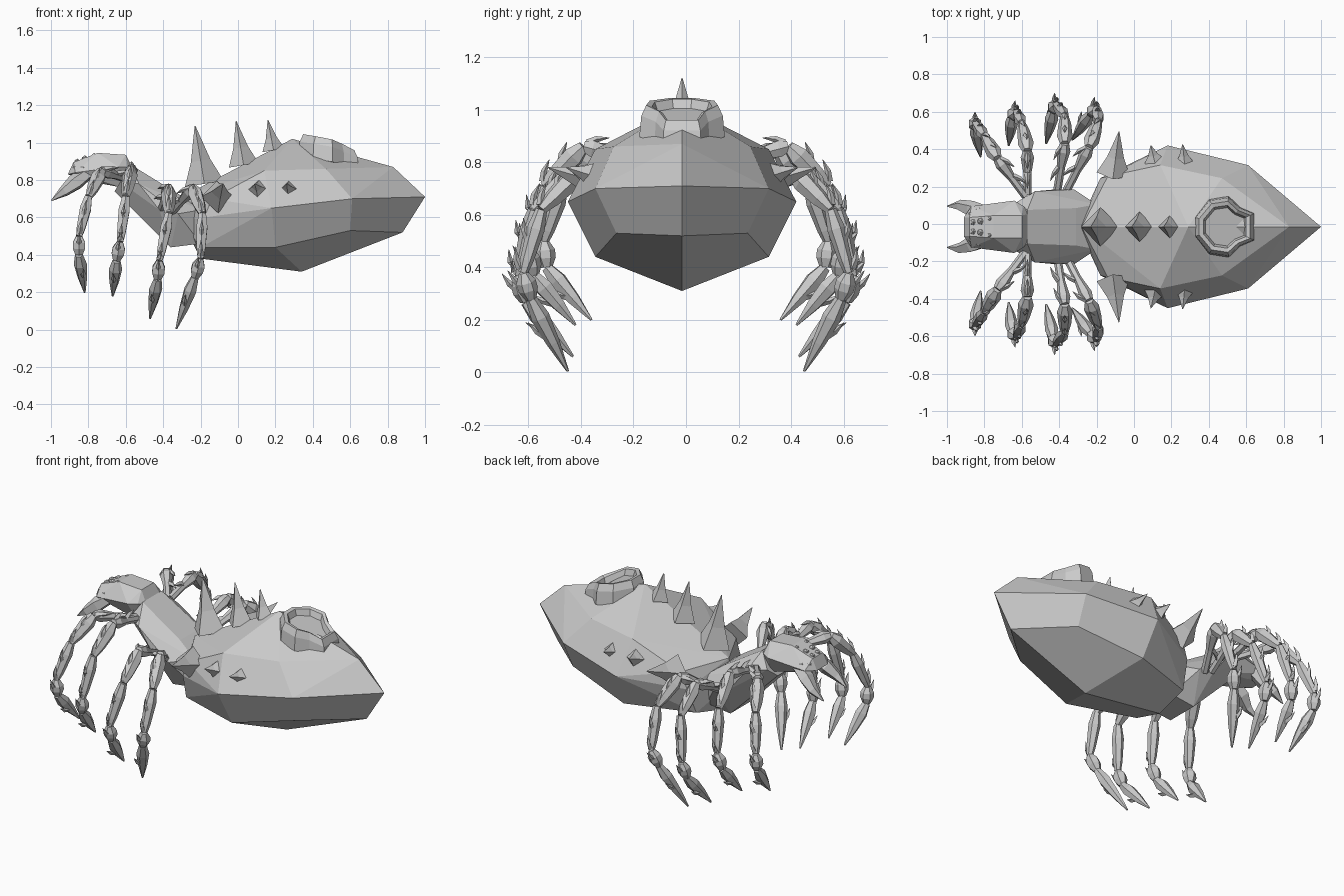
import bpy, bmesh, math
from mathutils import Vector

if "Cube" in bpy.data.objects:
    bpy.data.objects.remove(bpy.data.objects["Cube"])

CY = -0.015  # body mirror plane


def finish(bm, name):
    bmesh.ops.recalc_face_normals(bm, faces=bm.faces[:])
    me = bpy.data.meshes.new(name)
    bm.to_mesh(me)
    bm.free()
    ob = bpy.data.objects.new(name, me)
    bpy.context.collection.objects.link(ob)
    return ob


def hull(name, pts):
    """Faceted convex body from half the points, mirrored in y."""
    bm = bmesh.new()
    for x, y, z in pts:
        for s in ((1, -1) if y else (1,)):
            bm.verts.new((x, CY + s * y, z))
    r = bmesh.ops.convex_hull(bm, input=bm.verts[:])
    junk = [g for g in set(r["geom_interior"] + r["geom_unused"]) if isinstance(g, bmesh.types.BMVert)]
    bmesh.ops.delete(bm, geom=junk, context='VERTS')
    bmesh.ops.dissolve_limit(bm, angle_limit=math.radians(4), verts=bm.verts[:], edges=bm.edges[:])
    return finish(bm, name)


def tube(bm, pts, radii, sides=6):
    """Faceted tapered tube through points."""
    pts = [Vector(p) for p in pts]
    rings = []
    for i, p in enumerate(pts):
        d = (pts[min(i + 1, len(pts) - 1)] - pts[max(i - 1, 0)]).normalized()
        ref = Vector((0, 0, 1)) if abs(d.z) < 0.9 else Vector((1, 0, 0))
        u = d.cross(ref).normalized()
        v = d.cross(u)
        rings.append([bm.verts.new(p + radii[i] * (u * math.cos(2 * math.pi * k / sides)
                      + v * math.sin(2 * math.pi * k / sides))) for k in range(sides)])
    for a, b in zip(rings, rings[1:]):
        for k in range(sides):
            n = (k + 1) % sides
            bm.faces.new((a[k], a[n], b[n], b[k]))
    bm.faces.new(rings[0])
    bm.faces.new(rings[-1])


def spike(name, base, tip, r):
    bm = bmesh.new()
    b, t = Vector(base), Vector(tip)
    tube(bm, [b, b.lerp(t, 0.4), t], [r, r * 0.5, 0.002], 4)
    return finish(bm, name)


# Abdomen, thorax and head
hull("abdomen", [
    (-0.28, 0, 0.72), (0.29, 0, 1.02), (0.83, 0, 0.87), (1.0, 0, 0.71), (0.88, 0, 0.52),
    (0.34, 0, 0.31), (-0.2, 0, 0.38), (-0.3, 0, 0.58),
    (0.14, 0.33, 0.85), (0.47, 0.26, 0.86), (0.18, 0.435, 0.65), (0.61, 0.33, 0.70),
    (0.2, 0.33, 0.44), (0.6, 0.25, 0.53), (-0.18, 0.26, 0.60), (-0.14, 0.27, 0.70),
    (-0.2, 0.2, 0.44)])
hull("thorax", [
    (-0.57, 0.09, 0.88), (-0.63, 0.13, 0.79), (-0.53, 0.19, 0.78), (-0.66, 0.07, 0.74),
    (-0.31, 0.1, 0.72), (-0.32, 0.2, 0.62), (-0.42, 0.2, 0.64), (-0.36, 0.1, 0.44),
    (-0.2, 0.1, 0.46), (-0.2, 0.12, 0.64)])
hull("head", [
    (-0.88, 0.05, 0.895), (-0.75, 0.06, 0.945), (-0.6, 0.06, 0.935), (-0.56, 0.07, 0.86),
    (-0.91, 0.05, 0.83), (-0.87, 0.11, 0.84), (-0.64, 0.14, 0.87), (-0.59, 0.11, 0.87),
    (-0.78, 0.06, 0.79), (-0.62, 0.08, 0.76)])

# Eye cluster, dropped onto the head facets
head = bpy.data.objects["head"].data
eyes = bmesh.new()
for x, y, r in [(-0.86, 0.025, .018), (-0.87, 0.065, .018), (-0.82, 0.03, .02),
                (-0.83, 0.085, .02), (-0.77, 0.095, .015), (-0.77, 0.045, .015)]:
    zs = [p.center.z - (p.normal.x * (x - p.center.x) + p.normal.y * (y - p.center.y)) / p.normal.z
          for p in head.polygons if p.normal.z > 0.05]
    for s in (1, -1):
        new = bmesh.ops.create_icosphere(eyes, subdivisions=1, radius=r)
        bmesh.ops.translate(eyes, verts=new["verts"], vec=(x, CY + s * y, min(zs) - 0.006))
finish(eyes, "eyes")

# Fangs
for s, side in ((1, "left"), (-1, "right")):
    bm = bmesh.new()
    tube(bm, [(-0.80, CY + s * 0.08, 0.84), (-0.87, CY + s * 0.095, 0.79),
              (-0.93, CY + s * 0.115, 0.74), (-0.998, CY + s * 0.11, 0.69)],
         [0.035, 0.045, 0.03, 0.003], 5)
    finish(bm, side + "_fang")

# Back spikes along the ridge and on both flanks
for i, (bx, bz, tx, tz, r) in enumerate([(-0.18, 0.78, -0.23, 1.09, 0.105),
                                         (0.03, 0.88, -0.01, 1.115, 0.08),
                                         (0.19, 0.96, 0.16, 1.12, 0.06)]):
    spike(f"ridge_spike_{i}", (bx, CY, bz), (tx, CY, tz), r)
for s in (1, -1):
    for i, (b, t, r) in enumerate([((-0.11, 0.28, 0.71), (-0.08, 0.51, 0.78), 0.09),
                                   ((0.11, 0.35, 0.75), (0.09, 0.435, 0.78), 0.055),
                                   ((0.27, 0.34, 0.75), (0.26, 0.44, 0.78), 0.05)]):
        spike(f"flank_spike_{i}", (b[0], CY + s * b[1], b[2]), (t[0], CY + s * t[1], t[2]), r)

# Irregular crater on top of the abdomen: outer wall, sloping rim, shallow hollow
bm = bmesh.new()
half = [(-0.155, 0.05), (-0.08, 0.14), (0.02, 0.155), (0.08, 0.10), (0.155, 0.07)]
outline = half + [(x, -y) for x, y in reversed(half)]
rings = []
for scale, drop in [(1.05, 0.12), (1.0, 0.04), (0.88, 0.0), (0.74, 0.005), (0.66, 0.04)]:
    ring = []
    for x, y in outline:
        rim = min(1.045, 1.045 - 0.5 * (x + 0.01)) - 0.12 * max(0, abs(y) - 0.05)
        ring.append(bm.verts.new((0.485 + x * scale, CY + y * scale, rim - drop)))
    rings.append(ring)
for a, b in zip(rings, rings[1:]):
    for k in range(len(a)):
        n = (k + 1) % len(a)
        bm.faces.new((a[k], a[n], b[n], b[k]))
bm.faces.new(rings[-1])
bm.faces.new(rings[0])
finish(bm, "abdomen_crater")

# Legs: hip, knee, shin, ankle top, ankle bottom, claw tip
LEGS = [
    [(-.58, .15, .80), (-.73, .35, .85), (-.80, .47, .71), (-.85, .54, .50), (-.85, .53, .40), (-.82, .36, .20)],
    [(-.57, .16, .80), (-.57, .39, .86), (-.60, .54, .71), (-.63, .60, .47), (-.65, .58, .37), (-.67, .42, .18)],
    [(-.41, .18, .64), (-.37, .43, .76), (-.37, .58, .62), (-.42, .64, .37), (-.43, .61, .27), (-.47, .43, .06)],
    [(-.36, .18, .62), (-.24, .41, .76), (-.19, .55, .62), (-.20, .62, .38), (-.23, .59, .28), (-.33, .45, .005)],
]
SHAPES = [((0, .5, .85, 1), (.022, .022, .036, .024)),
          ((0, .25, .7, 1), (.024, .042, .034, .02)),
          ((0, .3, .8, 1), (.022, .034, .026, .018)),
          ((0, .35, .65, 1), (.018, .038, .038, .022)),
          ((0, .25, .6, 1), (.022, .036, .026, .005))]
for s, side in ((1, "left"), (-1, "right")):
    for n, path in enumerate(LEGS):
        bm = bmesh.new()
        pts = [Vector((x, s * y, z)) for x, y, z in path]
        for j, (ts, rs) in enumerate(SHAPES):
            a, b = pts[j], pts[j + 1]
            d = (b - a).normalized()
            tube(bm, [a.lerp(b, t) for t in ts], rs)
            # thorns on the outer side of each segment, swept back towards the hip
            up = Vector((0, s, 0.6))
            out = (up - d * d.dot(up)).normalized()
            for t in ((0.5, 0.95) if j < 3 else (0.5,)):
                c = a.lerp(b, t) + out * 0.015
                tube(bm, [c, c + out * 0.025 - d * 0.03, c + out * 0.042 - d * 0.075],
                     [.016, .012, .001], 4)
        finish(bm, f"{side}_leg_{n + 1}")
